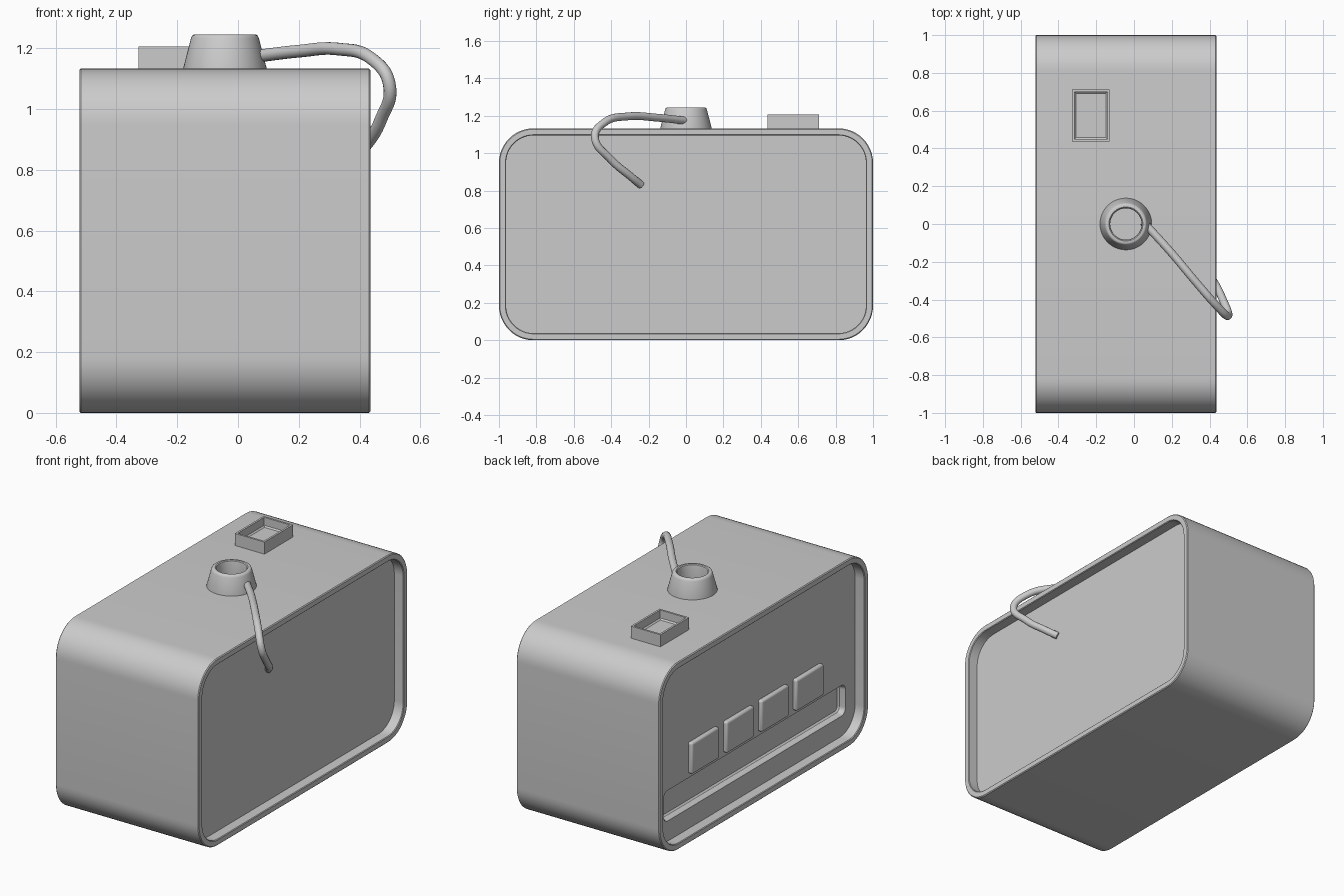
import bpy, bmesh
from math import sin, cos, pi, radians

if "Cube" in bpy.data.objects:
    bpy.data.objects.remove(bpy.data.objects["Cube"])


def finish(ob, angle=35):
    bpy.ops.object.select_all(action='DESELECT')
    ob.select_set(True)
    bpy.context.view_layer.objects.active = ob
    bpy.ops.object.shade_smooth_by_angle(angle=radians(angle))
    return ob


def loft(name, loops):
    """Skin a chain of equal-length closed loops and cap both ends."""
    bm = bmesh.new()
    rows = [[bm.verts.new(p) for p in lp] for lp in loops]
    n = len(rows[0])
    for a, b in zip(rows, rows[1:]):
        for i in range(n):
            j = (i + 1) % n
            bm.faces.new((a[i], a[j], b[j], b[i]))
    bm.faces.new(rows[0])
    bm.faces.new(rows[-1])
    bmesh.ops.recalc_face_normals(bm, faces=bm.faces)
    me = bpy.data.meshes.new(name)
    bm.to_mesh(me)
    bm.free()
    ob = bpy.data.objects.new(name, me)
    bpy.context.collection.objects.link(ob)
    return finish(ob)


def round_rect(x, hy, z0, z1, r, n=12):
    """Rounded rectangle in the YZ plane at a given x."""
    pts = []
    corners = [(hy - r, z1 - r), (r - hy, z1 - r), (r - hy, z0 + r), (hy - r, z0 + r)]
    for k, (cy, cz) in enumerate(corners):
        for i in range(n + 1):
            a = (k + i / n) * pi / 2
            pts.append((x, cy + r * cos(a), cz + r * sin(a)))
    return pts


def ring(cx, cy, z, r, n=48):
    return [(cx + r * cos(2 * pi * i / n), cy + r * sin(2 * pi * i / n), z) for i in range(n)]


def rect(x0, x1, y0, y1, z, t=0):
    return [(x0 + t, y0 + t, z), (x1 - t, y0 + t, z), (x1 - t, y1 - t, z), (x0 + t, y1 - t, z)]


# Body: rounded shell with a recessed panel at each end and a slot in the left panel
H, R, XL, XR, DEPTH = 1.133, 0.185, -0.522, 0.436, 0.063


def body_loop(x, inset):
    return round_rect(x, 1 - inset, inset, H - inset, R - inset)


rim = [(DEPTH, 0.038), (0.004, 0.038), (0, 0.034), (0, 0.005), (0.005, 0)]
panel_x = XL + DEPTH
slot = [(0.045, 0.012), (0.035, 0.003), (0.006, 0), (0, -0.005)]
loops = [round_rect(panel_x + d, 0.865 - t, 0.165 + t, 0.34 - t, 0.035 - t) for d, t in slot]
loops += [body_loop(XL + d, t) for d, t in rim]
loops += [body_loop(XR - d, t) for d, t in reversed(rim)]
loft("body", loops)

# Four push buttons on the left panel
for i in range(4):
    bpy.ops.mesh.primitive_cube_add(size=1, location=(panel_x, -0.5 + i / 3, 0.465))
    ob = bpy.context.object
    ob.name = f"button_{i + 1}"
    ob.scale = (0.05, 0.262, 0.19)
    bpy.ops.object.transform_apply(location=False, rotation=False, scale=True)
    bev = ob.modifiers.new("bevel", 'BEVEL')
    bev.width, bev.segments = 0.012, 3
    finish(ob)

# Tapered socket on top with a hollow centre
cup = [(1.125, 0.137), (1.135, 0.137), (1.232, 0.112), (1.241, 0.108), (1.245, 0.102),
       (1.245, 0.09), (1.241, 0.085), (1.233, 0.083), (1.15, 0.083)]
loft("top_socket", [ring(-0.043, 0, z, r) for z, r in cup])

# Small open tray on top
tray = [(1.125, 0), (1.206, 0), (1.206, 0.012), (1.158, 0.012), (1.15, 0.02)]
loft("top_tray", [rect(-0.327, -0.129, 0.437, 0.712, z, t) for z, t in tray])

# Cable looping from the socket to the right panel
path = [(0.05, 0.01, 1.172), (0.2, -0.155, 1.19), (0.33, -0.31, 1.197), (0.44, -0.435, 1.165),
        (0.497, -0.487, 1.085), (0.47, -0.40, 0.965), (0.415, -0.295, 0.875), (0.37, -0.24, 0.83)]
cu = bpy.data.curves.new("cable", 'CURVE')
cu.dimensions = '3D'
cu.bevel_depth, cu.bevel_resolution, cu.use_fill_caps = 0.021, 5, True
sp = cu.splines.new('BEZIER')
sp.bezier_points.add(len(path) - 1)
for bp, p in zip(sp.bezier_points, path):
    bp.co = p
    bp.handle_left_type = bp.handle_right_type = 'AUTO'
cable = bpy.data.objects.new("cable", cu)
bpy.context.collection.objects.link(cable)
bpy.ops.object.select_all(action='DESELECT')
cable.select_set(True)
bpy.context.view_layer.objects.active = cable
bpy.ops.object.convert(target='MESH')
finish(bpy.context.object, 50)
